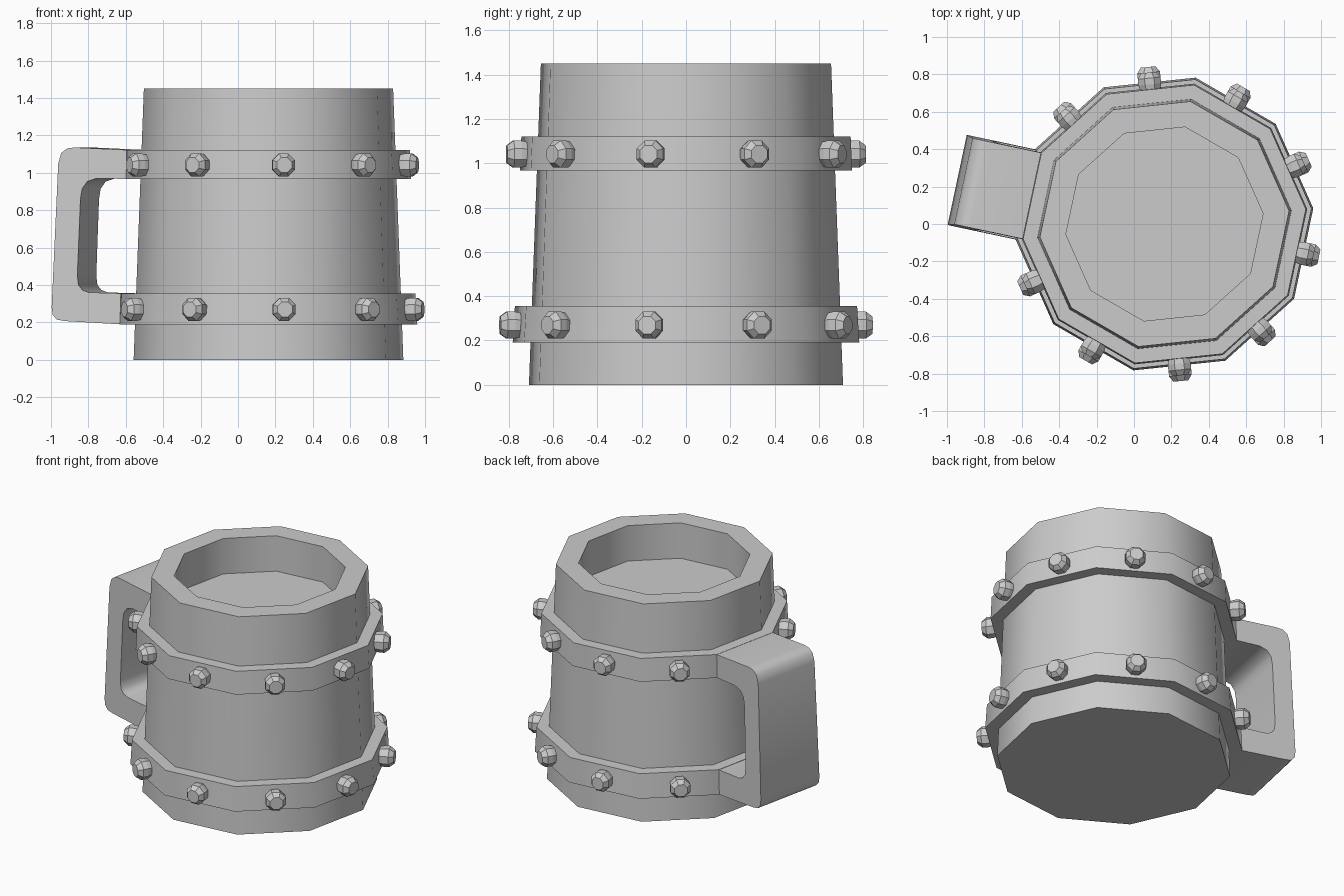
import bpy, bmesh
from math import cos, sin, pi, radians
from mathutils import Matrix, Vector

if "Cube" in bpy.data.objects:
    bpy.data.objects.remove(bpy.data.objects["Cube"])

CENTRE = Matrix.Translation((0.163, 0, 0))
SIDES = 10
PHASE = radians(6)
HANDLE_ANGLE = radians(168)


def finish(bm, name, angle):
    bmesh.ops.recalc_face_normals(bm, faces=bm.faces)
    mesh = bpy.data.meshes.new(name)
    bm.to_mesh(mesh)
    bm.free()
    obj = bpy.data.objects.new(name, mesh)
    bpy.context.collection.objects.link(obj)
    if angle:
        bpy.ops.object.select_all(action='DESELECT')
        obj.select_set(True)
        bpy.context.view_layer.objects.active = obj
        bpy.ops.object.shade_smooth_by_angle(angle=radians(angle))
    return obj


def lathe(name, profile, sides, phase, matrix, angle=0, caps=True):
    """Spin (radius, height) points into a polygonal solid."""
    bm = bmesh.new()
    rings = []
    for r, z in profile:
        rings.append([bm.verts.new(matrix @ Vector((
            r * cos(phase + 2 * pi * i / sides),
            r * sin(phase + 2 * pi * i / sides), z))) for i in range(sides)])
    for a, b in zip(rings, rings[1:]):
        for i in range(sides):
            j = (i + 1) % sides
            bm.faces.new((a[i], a[j], b[j], b[i]))
    if caps:
        bm.faces.new(rings[0])
        bm.faces.new(rings[-1])
    return finish(bm, name, angle)


def body_r(z):
    return 0.725 - 0.055 * z / 1.45


# Tapered body with rim and recessed surface inside
lathe("mug_body", [(0.725, 0), (0.67, 1.45), (0.53, 1.45), (0.53, 1.21)],
      SIDES, PHASE, CENTRE, 40)

# Bands and their rivets: name, z bottom, z top, radius bottom, radius top
BANDS = [("lower", 0.19, 0.355, 0.80, 0.79), ("upper", 0.967, 1.122, 0.767, 0.76)]
RIVET = [(0.055, -0.02), (0.066, 0.025), (0.066, 0.058), (0.043, 0.088)]
for label, z0, z1, r0, r1 in BANDS:
    lathe(label + "_band", [(body_r(z0), z0), (r0, z0), (r1, z1), (body_r(z1), z1)],
          SIDES, PHASE, CENTRE, 40, caps=False)
    apothem = (r0 + r1) / 2 * cos(pi / SIDES)
    for k in range(SIDES):
        a = PHASE + (k + 0.5) * 2 * pi / SIDES
        if abs(a - HANDLE_ANGLE) < 0.1:
            continue
        place = (CENTRE @ Matrix.Rotation(a, 4, 'Z')
                 @ Matrix.Translation((apothem, 0, (z0 + z1) / 2 - 0.003))
                 @ Matrix.Rotation(pi / 2, 4, 'Y'))
        lathe(f"{label}_rivet_{k}", RIVET, 8, pi / 8, place)

# Handle: C-shaped profile (distance outward, z), as wide as one side of the bands
OUTLINE = [
    (0.725, 1.122), (1.01, 1.135), (1.05, 1.13), (1.083, 1.105), (1.099, 1.05),
    (1.133, 0.28), (1.127, 0.24), (1.105, 0.215), (1.06, 0.207), (0.76, 0.19),
    (0.755, 0.355), (0.93, 0.36), (0.965, 0.373), (0.987, 0.40), (0.993, 0.45),
    (0.977, 0.86), (0.968, 0.915), (0.94, 0.953), (0.89, 0.97), (0.728, 0.967)]
bm = bmesh.new()
turn = CENTRE @ Matrix.Rotation(HANDLE_ANGLE, 4, 'Z')
sides = []
for s in (-1, 1):
    sides.append([bm.verts.new(turn @ Vector((u, s * (0.249 - 0.012 * z), z)))
                  for u, z in OUTLINE])
n = len(OUTLINE)
for i in range(n):
    j = (i + 1) % n
    bm.faces.new((sides[0][i], sides[0][j], sides[1][j], sides[1][i]))
for loop in sides:
    bm.faces.new(loop)
finish(bm, "handle", 40)
